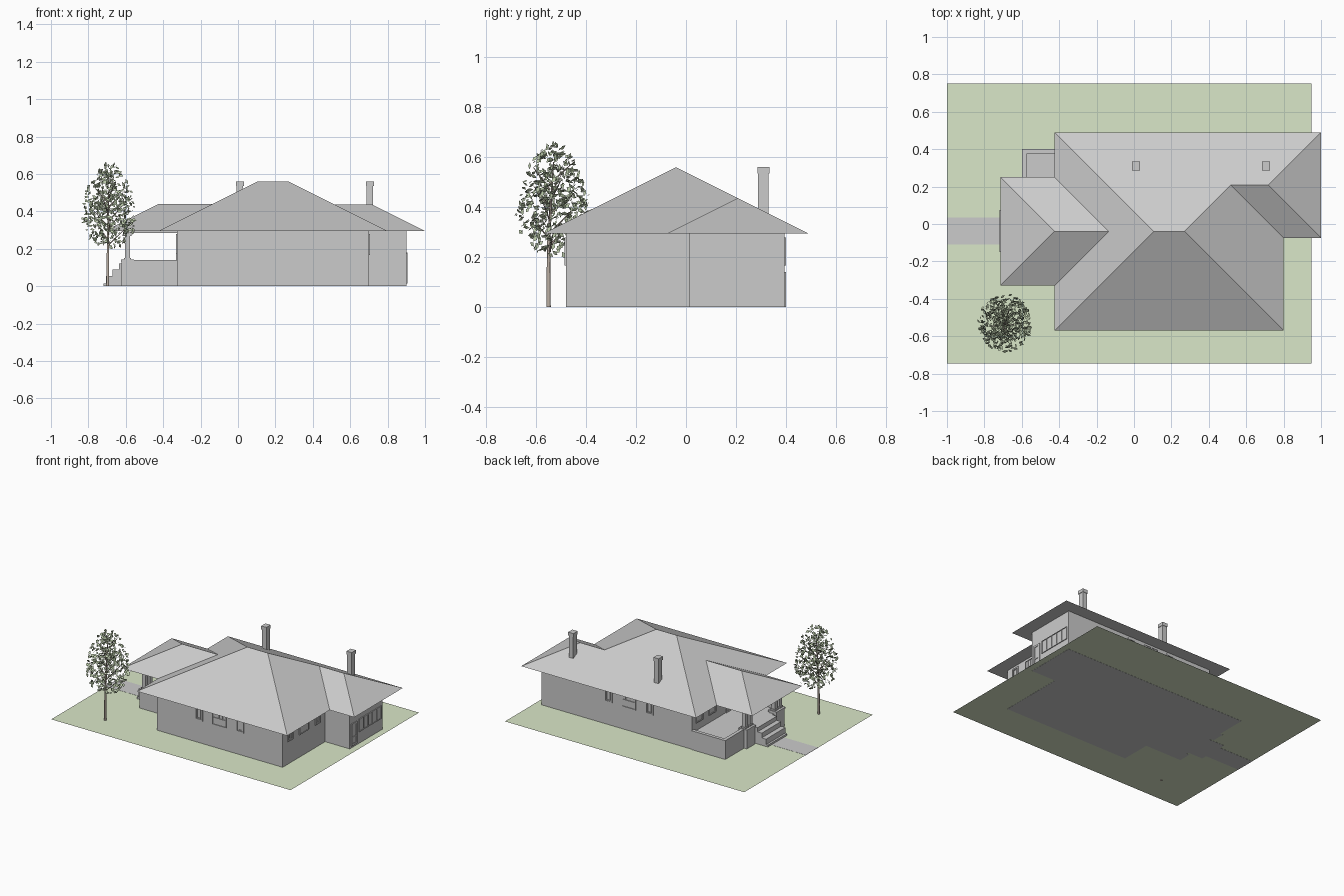
import bpy, math, random
from mathutils import Vector

if "Cube" in bpy.data.objects:
    bpy.data.objects.remove(bpy.data.objects["Cube"])

random.seed(4)

def mat(name, rgb):
    m = bpy.data.materials.new(name)
    m.diffuse_color = (*rgb, 1)
    m.use_nodes = True
    m.node_tree.nodes["Principled BSDF"].inputs["Base Color"].default_value = m.diffuse_color
    return m

def mesh(name, verts, faces, material=None):
    me = bpy.data.meshes.new(name)
    me.from_pydata(verts, [], faces)
    me.update()
    ob = bpy.data.objects.new(name, me)
    bpy.context.collection.objects.link(ob)
    if material:
        me.materials.append(material)
    return ob

BOX = [(0, 2, 3, 1), (4, 5, 7, 6), (0, 1, 5, 4), (2, 6, 7, 3), (0, 4, 6, 2), (1, 3, 7, 5)]

def boxes(name, items):
    """One object from several (x0, x1, y0, y1, z0, z1) boxes."""
    v, f = [], []
    for x0, x1, y0, y1, z0, z1 in items:
        n = len(v)
        v += [(x, y, z) for z in (z0, z1) for y in (y0, y1) for x in (x0, x1)]
        f += [tuple(i + n for i in q) for q in BOX]
    return mesh(name, v, f)

# ground and path
grass = mat("grass", (0.70, 0.80, 0.58))
mesh("lawn", [(-1, -.745, .001), (.95, -.745, .001), (.95, .75, .001), (-1, .75, .001)],
     [(0, 1, 2, 3)], grass)
boxes("path", [(-1, -.6, -.11, .035, 0, .002)])

# walls
boxes("main_walls", [(-.325, .7, -.48, .395, 0, .294)])
boxes("wing_walls", [(.7, .9, .015, .395, 0, .294)])

# hipped roofs, all with the same pitch
EAVE, PITCH = .295, .5

def roof(name, x0, x1, y0, y1, r0, r1, ends):
    yc = (y0 + y1) / 2
    zr = EAVE + (y1 - y0) / 2 * PITCH
    v = [(x0, y0, EAVE), (x1, y0, EAVE), (x1, y1, EAVE), (x0, y1, EAVE), (r0, yc, zr), (r1, yc, zr)]
    f = [(0, 1, 5, 4), (2, 3, 4, 5), (3, 2, 1, 0)]
    if "W" in ends:
        f.append((3, 0, 4))
    if "E" in ends:
        f.append((1, 2, 5))
    mesh(name, v, f)

roof("main_roof", -.425, .8, -.57, .49, .105, .27, "WE")
roof("wing_roof", .8, 1, -.075, .49, .5175, .7175, "E")
roof("porch_roof", -.715, -.425, -.33, .25, -.425, -.135, "W")

# chimneys
for i, x in enumerate((.01, .705)):
    boxes(f"chimney_{i}", [(x - .018, x + .018, .289, .331, .33, .54),
                           (x - .021, x + .021, .286, .334, .535, .56)])

# windows and doors: u runs along the wall, d is distance out from it
WALLS = {"S": (-.48, -1), "N": (.395, 1), "E": (.7, 1), "wing": (.9, 1), "W": (-.325, -1)}

def on_wall(wall, u0, u1, z0, z1, d):
    p, s = WALLS[wall]
    a, b = sorted((p - s * .002, p + s * d))
    return (u0, u1, a, b, z0, z1) if wall in "SN" else (a, b, u0, u1, z0, z1)

def window(name, wall, u0, u1, z0, z1, cols=1, split=None, top_cols=1, t=.008):
    bars = [(u0, u0 + t, z0, z1), (u1 - t, u1, z0, z1),
            (u0 + t, u1 - t, z0, z0 + t), (u0 + t, u1 - t, z1 - t, z1)]
    h = t / 4
    for n, lo in ((cols, z0), (top_cols, split or z0)):
        for k in range(1, n):
            u = u0 + (u1 - u0) * k / n
            bars.append((u - h, u + h, lo + t, z1 - t))
    if split:
        bars.append((u0 + t, u1 - t, split - h, split + h))
    parts = [on_wall(wall, *b, .006) for b in bars]
    parts.append(on_wall(wall, u0 + t, u1 - t, z0 + t, z1 - t, .0015))
    boxes(name, parts)

def sash(name, wall, c):
    window(name, wall, c - .031, c + .031, .167, .278, t=.01)
    window(name + "_inner", wall, c - .016, c + .016, .182, .265, t=.004)

for wall in "SN":
    sash(f"left_window_{wall}", wall, .02)
    sash(f"right_window_{wall}", wall, .355)
    window(f"middle_window_{wall}", wall, .13, .242, .168, .278, split=.222, top_cols=4, t=.004)
sash("east_window_a", "E", -.395)
sash("east_window_b", "E", -.072)
window("east_middle_window", "E", -.287, -.18, .167, .276, split=.222, top_cols=4, t=.004)
window("wing_window_band", "wing", .12, .378, .087, .181, cols=5, t=.004)
for i, c in enumerate((.31, .16, -.24)):
    window(f"porch_window_{i}", "W", c - .04, c + .04, .175, .278, split=.225)
window("porch_door", "W", -.08, 0, .12, .278, split=.17, t=.012)
window("wing_door", "wing", .032, .098, .015, .177, split=.075, t=.014)

# porch: floor, low rim, beams
boxes("porch_floor", [(-.6, -.325, -.26, .4, 0, .12)])
boxes("porch_rim", [(-.6, -.325, -.26, -.235, .12, .14), (-.6, -.325, .375, .4, .12, .14),
                    (-.6, -.575, .17, .375, .12, .14)])
boxes("porch_beams", [(-.615, -.57, -.255, .175, .28, .294),
                      (-.57, -.325, -.255, -.215, .284, .294),
                      (-.57, -.325, .135, .175, .284, .294)])

# pedestals with paired posts, mirrored about the porch centre line
for i, s in enumerate((-1, 1)):
    c = -.04 + s * .173
    boxes(f"pedestal_{i}", [(-.622, -.56, c - .047, c + .047, 0, .13),
                            (-.626, -.556, c - .051, c + .051, .13, .142)])
    posts = []
    for o in (-.026, .026):
        y = c + o
        posts += [(-.605, -.577, y - .014, y + .014, .142, .275),
                  (-.61, -.572, y - .019, y + .019, .142, .152),
                  (-.612, -.57, y - .021, y + .021, .268, .281)]
    boxes(f"posts_{i}", posts)

# front steps
boxes("steps", [(x, -.6, -.15, .075, 0, z)
                for x, z in ((-.72, .015), (-.705, .055), (-.67, .09), (-.635, .12))])

# tree: trunk and branches as a bevelled curve, scattered leaves
bark = mat("bark", (.50, .43, .37))
leaf = mat("leaf", (.52, .62, .42))
centre = Vector((-.69, -.53, .43))
base = Vector((-.697, -.55, 0))
cu = bpy.data.curves.new("trunk", "CURVE")
cu.dimensions, cu.bevel_depth, cu.bevel_resolution = "3D", .008, 1
cu.use_fill_caps = True

def limb(points):
    sp = cu.splines.new("POLY")
    sp.points.add(len(points) - 1)
    for p, (co, r) in zip(sp.points, points):
        p.co = (*co, 1)
        p.radius = r

limb([(base, 1.1), (base + Vector((.002, 0, .25)), .8), (centre + Vector((0, 0, .15)), .25)])
for k in range(12):
    a = k * 2.4
    z = .22 + k * .025
    limb([(Vector((-.694, -.545, z)), .5),
          (Vector((-.69 + .09 * math.cos(a), -.53 + .09 * math.sin(a), z + .09)), .15)])
trunk = bpy.data.objects.new("trunk", cu)
bpy.context.collection.objects.link(trunk)
cu.materials.append(bark)

verts, faces = [], []
while len(faces) < 620:
    d = Vector([random.uniform(-1, 1) for _ in range(3)])
    if not .15 < d.length < 1:
        continue
    taper = 1 - .25 * d.z
    p = centre + Vector((d.x * .14 * taper, d.y * .15 * taper, d.z * .23))
    u = Vector([random.gauss(0, 1) for _ in range(3)]).normalized()
    w = u.orthogonal().normalized()
    s = random.uniform(.009, .017)
    n = len(verts)
    verts += [p - u * s, p + w * s * .7, p + u * s, p - w * s * .6]
    faces.append((n, n + 1, n + 2, n + 3))
mesh("leaves", verts, faces, leaf)
